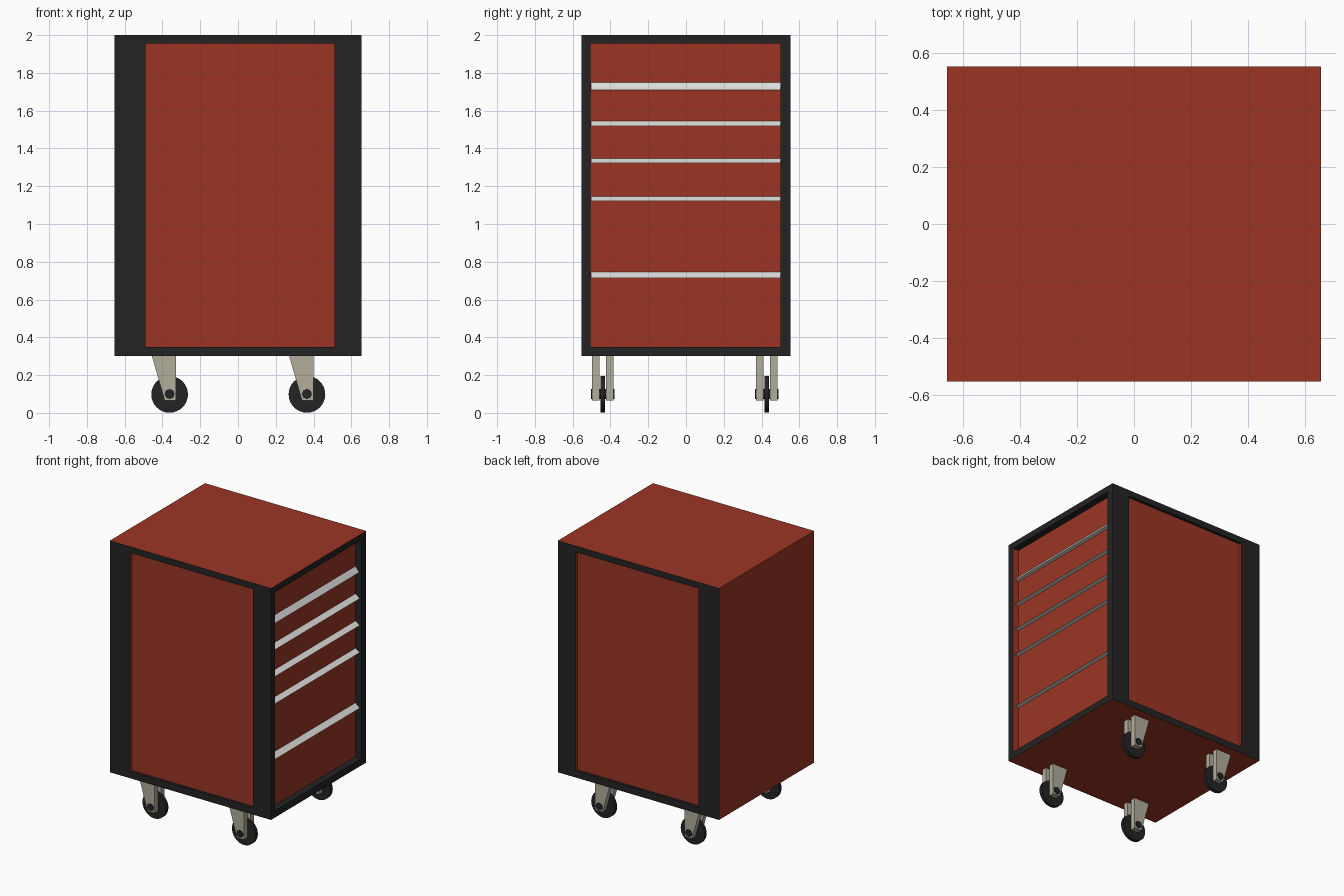
import bpy, bmesh, math
from mathutils import Vector

if "Cube" in bpy.data.objects:
    bpy.data.objects.remove(bpy.data.objects["Cube"])


def material(name, rgb):
    m = bpy.data.materials.new(name)
    m.diffuse_color = (*rgb, 1)
    m.use_nodes = True
    m.node_tree.nodes["Principled BSDF"].inputs["Base Color"].default_value = m.diffuse_color
    return m


RED = material("red_paint", (0.33, 0.036, 0.017))
BLACK = material("black_trim", (0.017, 0.017, 0.017))
SILVER = material("silver_handle", (0.72, 0.73, 0.71))
GREY = material("warm_grey_metal", (0.44, 0.42, 0.33))


def finish(bm, name, mats):
    bmesh.ops.recalc_face_normals(bm, faces=bm.faces)
    me = bpy.data.meshes.new(name)
    bm.to_mesh(me)
    bm.free()
    for m in mats:
        me.materials.append(m)
    ob = bpy.data.objects.new(name, me)
    bpy.context.collection.objects.link(ob)
    return ob


def prism(name, pts, y0, y1, x, mat):
    """Extrude an x-z profile from y0 to y1, shifted by x."""
    bm = bmesh.new()
    f = bm.faces.new([bm.verts.new((px + x, y0, pz)) for px, pz in pts])
    r = bmesh.ops.extrude_face_region(bm, geom=[f])
    vs = [v for v in r["geom"] if isinstance(v, bmesh.types.BMVert)]
    bmesh.ops.translate(bm, verts=vs, vec=(0, y1 - y0, 0))
    return finish(bm, name, [mat])


def circle(r, z, n):
    return [(r * math.cos(2 * math.pi * i / n), z + r * math.sin(2 * math.pi * i / n))
            for i in range(n)]


def recess(bm, normal, axis, lo, hi, depth):
    """Black frame with a red panel sunk into one face of the cabinet."""
    n = Vector(normal)
    face = max(bm.faces, key=lambda f: f.normal.dot(n) * f.calc_area())
    ring = bmesh.ops.inset_individual(bm, faces=[face], thickness=0.04)["faces"]
    for f in ring:
        f.material_index = 1
    for v in face.verts:
        v.co[axis] = lo if v.co[axis] < 0 else hi
        v.co.z = 0.35 if v.co.z < 1.15 else 1.955
    panel = bmesh.ops.extrude_discrete_faces(bm, faces=[face])["faces"][0]
    bmesh.ops.translate(bm, verts=panel.verts, vec=-n * depth)
    bm.normal_update()
    for e in panel.edges:
        for f in e.link_faces:
            if f is not panel:
                f.material_index = int(abs(f.normal.z) > 0.5 or f.normal.y < -0.5)
    panel.material_index = 0


# cabinet: red box, black frames on front, back and drawer side
bm = bmesh.new()
bmesh.ops.create_cube(bm, size=1)
for v in bm.verts:
    v.co = Vector((v.co.x * 1.31, v.co.y * 1.105, v.co.z * 1.7 + 1.15))
bm.normal_update()
recess(bm, (0, -1, 0), 0, -0.49, 0.51, 0.02)
recess(bm, (0, 1, 0), 0, -0.49, 0.51, 0.02)
recess(bm, (1, 0, 0), 1, -0.505, 0.5, 0.05)
finish(bm, "cabinet", [RED, BLACK])

# drawer handles: sloped wedges on the recessed drawer face
for i, (z0, z1, out) in enumerate([(1.71, 1.755, 0.03), (1.52, 1.55, 0.035),
                                   (1.323, 1.35, 0.035), (1.123, 1.15, 0.035),
                                   (0.715, 0.75, 0.035)]):
    prism(f"drawer_handle_{i + 1}", [(-0.005, z1), (-0.005, z0), (out, z0)],
          -0.504, 0.499, 0.605, SILVER)

# casters: two fork plates, wheel and axle
FORK = [(-0.094, 0.302), (0.034, 0.302), (0.034, 0.065), (-0.026, 0.065), (-0.032, 0.085)]
for x, side in ((-0.362, "left"), (0.365, "right")):
    for y, end in ((-0.441, "front"), (0.428, "back")):
        tag = f"{end}_{side}"
        for s, part in ((-1, "outer"), (1, "inner")):
            prism(f"fork_{part}_{tag}", FORK, y + s * 0.018, y + s * 0.057, x, GREY)
        prism(f"wheel_{tag}", circle(0.097, 0.098, 32), y - 0.012, y + 0.012, x, BLACK)
        prism(f"axle_{tag}", circle(0.027, 0.1, 8), y - 0.063, y + 0.063, x, BLACK)
